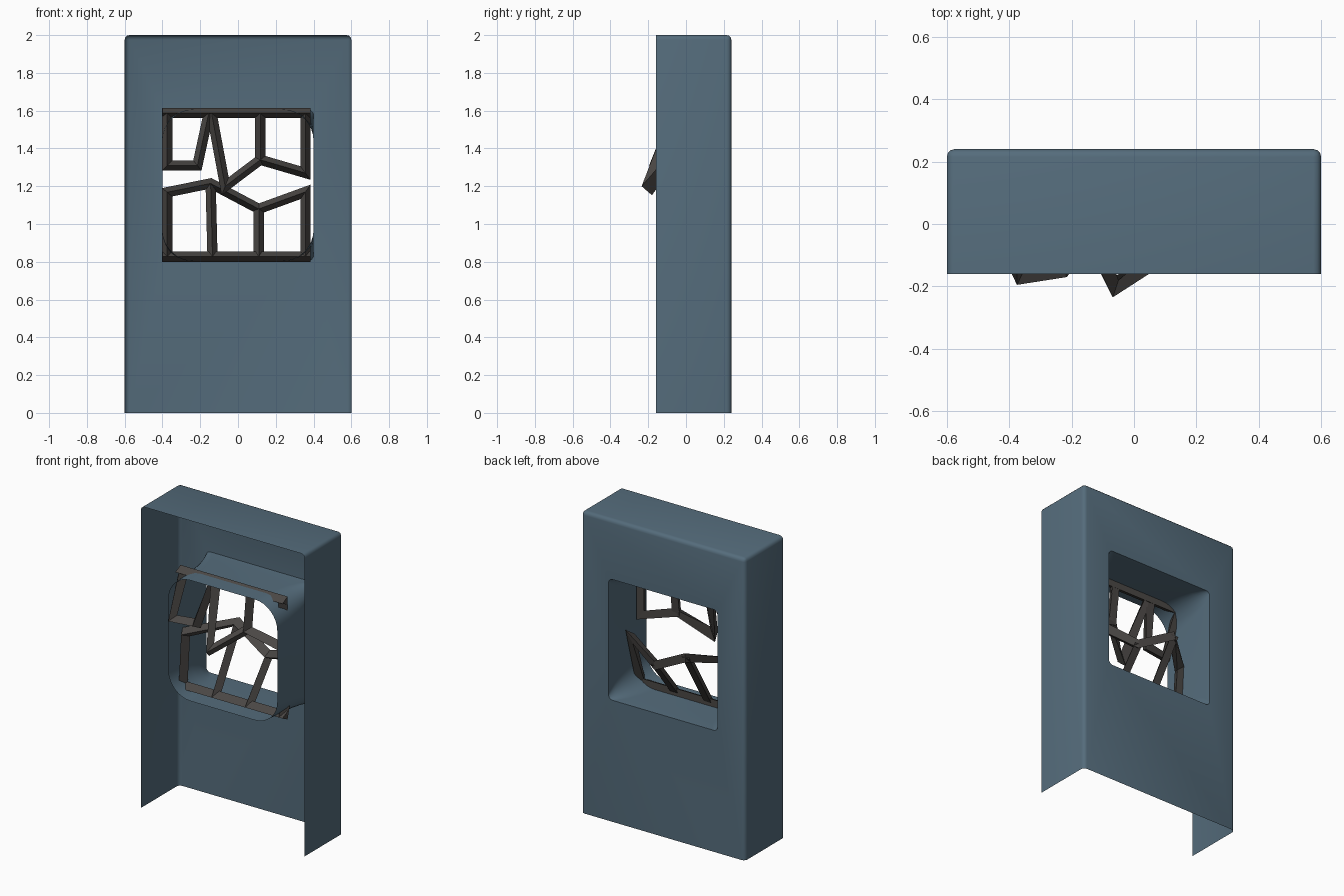
import bpy, bmesh, math
from mathutils import Vector

if "Cube" in bpy.data.objects:
    bpy.data.objects.remove(bpy.data.objects["Cube"])


def material(name, rgb):
    m = bpy.data.materials.new(name)
    m.diffuse_color = (*rgb, 1)
    m.use_nodes = True
    m.node_tree.nodes["Principled BSDF"].inputs["Base Color"].default_value = m.diffuse_color
    return m


BLUE = material("slate blue panel", (0.09, 0.15, 0.20))
DARK = material("dark grey frame", (0.07, 0.064, 0.06))


def finish(bm, name, mat, smooth=False):
    bmesh.ops.recalc_face_normals(bm, faces=bm.faces)
    me = bpy.data.meshes.new(name)
    bm.to_mesh(me)
    bm.free()
    me.materials.append(mat)
    ob = bpy.data.objects.new(name, me)
    bpy.context.collection.objects.link(ob)
    if smooth:
        bpy.ops.object.select_all(action='DESELECT')
        ob.select_set(True)
        bpy.context.view_layer.objects.active = ob
        bpy.ops.object.shade_smooth_by_angle(angle=math.radians(35))
    return ob


def rounded_ring(bm, y, r, half=0.4, cz=1.205, n=8):
    """Rounded square of vertices in the XZ plane."""
    verts = []
    for k, (sx, sz) in enumerate([(1, 1), (-1, 1), (-1, -1), (1, -1)]):
        for i in range(n + 1):
            a = math.pi / 2 * (k + i / n)
            verts.append(bm.verts.new((sx * (half - r) + r * math.cos(a), y,
                                       cz + sz * (half - r) + r * math.sin(a))))
    return verts


# wall panel: open box without front or bottom, rounded edges
bm = bmesh.new()
bmesh.ops.create_cube(bm, size=1)
for v in bm.verts:
    v.co = (v.co.x * 1.2, 0.04 + v.co.y * 0.4, 1 + v.co.z * 2)
bm.normal_update()
bmesh.ops.delete(bm, geom=[f for f in bm.faces if f.normal.y < -0.9 or f.normal.z < -0.9],
                 context='FACES')
bmesh.ops.bevel(bm, geom=[e for e in bm.edges if len(e.link_faces) == 2],
                offset=0.025, segments=3, profile=0.5, affect='EDGES')
bm.normal_update()
back = max((f for f in bm.faces if f.normal.y > 0.99), key=lambda f: f.calc_area())
border = list(back.edges)
bmesh.ops.delete(bm, geom=[back], context='FACES_ONLY')

# window tunnel: squarer at the back, rounder at the front rim
rings = [rounded_ring(bm, y, r) for y, r in
         [(0.24, 0.03), (0.21, 0.06), (0.16, 0.095), (0.08, 0.125), (-0.03, 0.15), (-0.16, 0.165)]]
for a, b in zip(rings, rings[1:]):
    for i in range(len(a)):
        j = (i + 1) % len(a)
        bm.faces.new((a[i], a[j], b[j], b[i]))
hole = [bm.edges.get((rings[0][i - 1], rings[0][i])) for i in range(len(rings[0]))]
bmesh.ops.triangle_fill(bm, edges=border + hole, use_beauty=True)
finish(bm, "wall_panel", BLUE, smooth=True)


def frame(name, pts, closed=False, w=0.027):
    """Triangular bar swept along points with mitred corners, ridge facing front."""
    bm = bmesh.new()
    pts = [Vector(p) for p in pts]
    n = len(pts)

    def side(a, b):
        d = b - a
        return Vector((-d.z, 0, d.x)).normalized()

    secs = []
    for i, p in enumerate(pts):
        s1 = side(pts[i - 1], p) if closed or i > 0 else None
        s2 = side(p, pts[(i + 1) % n]) if closed or i < n - 1 else None
        s1, s2 = s1 or s2, s2 or s1
        m = (s1 + s2).normalized()
        m *= w / max(m.dot(s1), 0.5)
        secs.append([bm.verts.new(q) for q in
                     (p + m + Vector((0, 0.025, 0)), p - m + Vector((0, 0.025, 0)),
                      p + Vector((0, -0.03, 0)))])
    for i in range(n if closed else n - 1):
        a, b = secs[i], secs[(i + 1) % n]
        for k in range(3):
            l = (k + 1) % 3
            bm.faces.new((a[k], a[l], b[l], b[k]))
    if not closed:
        bm.faces.new(secs[0])
        bm.faces.new(secs[-1])
    finish(bm, name, DARK)


# upper half of the broken window frame
T = -0.055
frame("upper_left_pane", [(-.375, T, 1.587), (-.375, -.165, 1.31),
                          (-.215, -.14, 1.31), (-.155, T, 1.587)], True)
frame("upper_middle_pane", [(-.14, T, 1.587), (-.068, -.205, 1.2),
                            (.118, -.085, 1.34), (.118, T, 1.587)], True)
frame("upper_right_pane", [(.118, T, 1.587), (.118, -.085, 1.34),
                           (.357, T, 1.27), (.357, T, 1.587)], True)
frame("top_rail", [(-.4, T, 1.587), (.385, T, 1.587)])

# lower half, bent inward
frame("lower_outline", [(-.375, T, .827), (-.375, -.03, 1.168), (-.145, .19, 1.215),
                        (.11, .15, 1.08), (.357, .06, 1.17), (.357, T, .827)], True)
frame("lower_left_mullion", [(-.135, T, .827), (-.145, .19, 1.215)])
frame("lower_right_mullion", [(.11, T, .827), (.11, .15, 1.08)])
frame("bottom_rail", [(-.4, T, .827), (.385, T, .827)])
